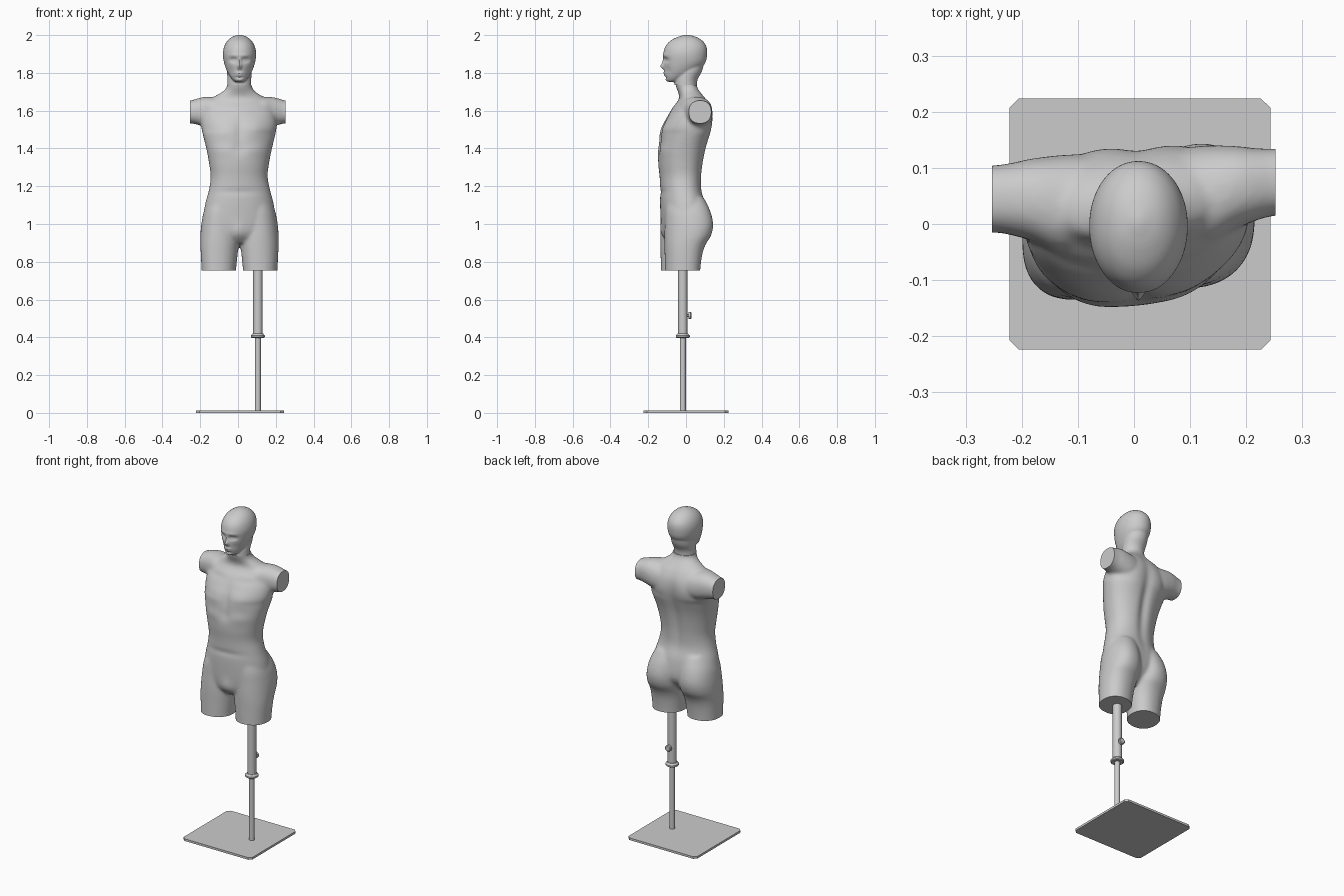
import bpy, bmesh, math
from mathutils import Vector

SEG, STEPS = 48, 5


def catmull(a, b, c, d, t):
    return [0.5 * (2 * q + (r - p) * t + (2 * p - 5 * q + 4 * r - s) * t * t
                   + (3 * q - p - 3 * r + s) * t ** 3) for p, q, r, s in zip(a, b, c, d)]


def loft(bm, keys, axis='z', mirror=None, n=2.2):
    """Closed tube through rings (along, u0, u1, v0, v1); mirror flips about that x."""
    k = [keys[0]] + list(keys) + [keys[-1]]
    rows = [catmull(*k[i:i + 4], s / STEPS) for i in range(len(keys) - 1) for s in range(STEPS)]
    rows.append(keys[-1])
    rings = []
    for h, u0, u1, v0, v1 in rows:
        ring = []
        for j in range(SEG):
            a = 2 * math.pi * j / SEG
            c, s = math.cos(a), math.sin(a)
            u = (u0 + u1) / 2 + (u1 - u0) / 2 * math.copysign(abs(c) ** (2 / n), c)
            v = (v0 + v1) / 2 + (v1 - v0) / 2 * math.copysign(abs(s) ** (2 / n), s)
            p = (u, v, h) if axis == 'z' else (h, u, v)
            if mirror is not None:
                p = (2 * mirror - p[0], p[1], p[2])
            ring.append(bm.verts.new(p))
        rings.append(ring)
    faces = [bm.faces.new(rings[0]), bm.faces.new(rings[-1])]
    for r, q in zip(rings, rings[1:]):
        for j in range(SEG):
            faces.append(bm.faces.new((r[j], r[j - 1], q[j - 1], q[j])))
    bmesh.ops.recalc_face_normals(bm, faces=faces)


def add(name, bm, angle=35):
    me = bpy.data.meshes.new(name)
    bm.to_mesh(me)
    bm.free()
    ob = bpy.data.objects.new(name, me)
    bpy.context.collection.objects.link(ob)
    bpy.ops.object.select_all(action='DESELECT')
    bpy.context.view_layer.objects.active = ob
    ob.select_set(True)
    bpy.ops.object.shade_smooth_by_angle(angle=math.radians(angle))
    return ob


def fuse(name, bm, voxel, smooth, bumps, cuts):
    """Fuse shells, push soft bumps into the skin, then slice flat ends."""
    ob = add('raw_' + name, bm)
    m = ob.modifiers.new('fuse', 'REMESH')
    m.mode, m.voxel_size = 'VOXEL', voxel
    m = ob.modifiers.new('soften', 'SMOOTH')
    m.factor, m.iterations = 0.5, smooth
    out = bmesh.new()
    out.from_object(ob, bpy.context.evaluated_depsgraph_get())
    bpy.data.objects.remove(ob)
    for v in out.verts:
        p = v.co.copy()
        for c, r, dy in bumps:
            d = sum(((p[i] - c[i]) / r[i]) ** 2 for i in range(3))
            if d < 9:
                v.co.y += dy * math.exp(-d)
    for co, no in cuts:
        bmesh.ops.bisect_plane(out, geom=out.verts[:] + out.edges[:] + out.faces[:],
                               plane_co=co, plane_no=no, clear_outer=True)
        bmesh.ops.holes_fill(out, edges=[e for e in out.edges if e.is_boundary], sides=0)
    bmesh.ops.recalc_face_normals(out, faces=out.faces)
    return add(name, out)


def pair(cx, x, y, z, r, dy):
    return [((cx + s * x, y, z), r, dy) for s in (-1, 1)]


# Body: trunk, thighs and upper arms
CX = 0.008
bm = bmesh.new()
loft(bm, [(0.90, -0.07, 0.09, -0.09, 0.03), (0.94, -0.14, 0.16, -0.12, 0.07),
          (1.0, -0.185, 0.2, -0.13, 0.105), (1.1, -0.175, 0.19, -0.135, 0.1),
          (1.18, -0.154, 0.17, -0.135, 0.08), (1.25, -0.145, 0.157, -0.138, 0.08),
          (1.32, -0.153, 0.164, -0.145, 0.088), (1.4, -0.168, 0.18, -0.144, 0.103),
          (1.5, -0.192, 0.203, -0.122, 0.128), (1.56, -0.195, 0.203, -0.1, 0.135),
          (1.61, -0.18, 0.185, -0.075, 0.13), (1.65, -0.155, 0.16, -0.043, 0.113),
          (1.675, -0.125, 0.13, -0.035, 0.095), (1.70, -0.082, 0.093, -0.042, 0.075),
          (1.725, -0.06, 0.074, -0.052, 0.06), (1.77, -0.058, 0.07, -0.062, 0.056)])
thigh = [(0.70, 0.028, 0.207, -0.122, 0.062), (0.76, 0.026, 0.209, -0.122, 0.064),
         (0.84, 0.018, 0.213, -0.123, 0.075), (0.89, 0.012, 0.215, -0.124, 0.092),
         (0.94, 0.009, 0.215, -0.124, 0.122), (1.0, 0.01, 0.21, -0.122, 0.133),
         (1.07, 0.012, 0.196, -0.12, 0.118), (1.14, 0.02, 0.165, -0.11, 0.085)]
arm = [(0.06, -0.04, 0.12, 1.51, 1.665), (0.13, -0.045, 0.128, 1.5, 1.672),
       (0.18, -0.02, 0.128, 1.515, 1.672), (0.22, -0.006, 0.122, 1.527, 1.663),
       (0.25, 0.0, 0.12, 1.532, 1.654), (0.30, 0.0, 0.118, 1.535, 1.65)]
for mirror in (None, 0.0):
    loft(bm, thigh, mirror=mirror and CX or (CX if mirror == 0.0 else None))
    loft(bm, arm, axis='x', mirror=mirror, n=2.3)
for v in bm.verts:  # slight twist, left side forward
    v.co.y += (0.1 if v.co.z < 1.5 else 0.06) * (v.co.x - CX)
bumps = (pair(CX, 0.08, -0.11, 1.50, (0.07, 0.1, 0.055), -0.012)
         + pair(CX, 0.09, 0.13, 1.54, (0.06, 0.08, 0.09), 0.008)
         + pair(CX, 0.09, -0.13, 1.39, (0.06, 0.08, 0.03), -0.003)
         + pair(CX, 0.11, -0.1, 1.60, (0.07, 0.06, 0.02), 0.006)
         + [((CX, -0.13, 1.49), (0.022, 0.06, 0.08), 0.007),
            ((CX, -0.14, 1.40), (0.04, 0.06, 0.035), 0.006),
            ((CX, 0.1, 1.38), (0.03, 0.08, 0.22), -0.014),
            ((CX, -0.14, 1.17), (0.12, 0.06, 0.018), 0.004),
            ((CX, -0.12, 0.96), (0.035, 0.06, 0.045), -0.008)])
fuse('body', bm, 0.008, 10, bumps,
     [((0, 0, 0.755), (0, 0, -1)), ((0.252, 0, 0), (1, 0, 0)),
      ((-0.253, 0, 0), (-1, 0, 0)), ((0, 0, 1.735), (0, 0, 1))])

# Head with upper neck
bm = bmesh.new()
loft(bm, [(1.70, -0.057, 0.071, -0.06, 0.057), (1.76, -0.056, 0.07, -0.06, 0.06),
          (1.81, -0.058, 0.072, -0.05, 0.085), (1.87, -0.055, 0.07, -0.04, 0.1)], n=2)
skull = [(1.752, 0.02, -0.092, -0.045), (1.765, 0.038, -0.106, -0.01), (1.80, 0.062, -0.114, 0.05),
         (1.85, 0.081, -0.118, 0.1), (1.90, 0.088, -0.12, 0.112), (1.94, 0.081, -0.109, 0.108),
         (1.97, 0.064, -0.083, 0.087), (1.99, 0.04, -0.045, 0.055), (2.0015, 0.008, -0.005, 0.014)]
loft(bm, [(z, CX - w, CX + w, a, b) for z, w, a, b in skull], n=2.05)
bumps = (pair(CX, 0.032, -0.11, 1.868, (0.021, 0.06, 0.013), 0.012)
         + pair(CX, 0.030, -0.11, 1.893, (0.03, 0.06, 0.01), -0.003)
         + pair(CX, 0.031, -0.11, 1.867, (0.010, 0.06, 0.006), -0.004)
         + pair(CX, 0.045, -0.1, 1.81, (0.02, 0.05, 0.025), 0.005)
         + [((CX, -0.12, 1.834), (0.012, 0.05, 0.014), -0.017),
            ((CX, -0.12, 1.858), (0.009, 0.05, 0.022), -0.007),
            ((CX, -0.115, 1.799), (0.022, 0.05, 0.006), -0.006),
            ((CX, -0.115, 1.786), (0.019, 0.05, 0.006), -0.005),
            ((CX, -0.11, 1.776), (0.022, 0.05, 0.007), 0.005),
            ((CX, -0.1, 1.76), (0.02, 0.04, 0.01), -0.004)])
fuse('head', bm, 0.0045, 6, bumps, [((0, 0, 1.736), (0, 0, -1))])


# Stand: plate, rod, sleeve, collar, clamp knob
def turned(name, profile, loc, lay=False):
    """Lathe a list of (radius, height) points; lay points the axis to +y."""
    bm = bmesh.new()
    rings = [[bm.verts.new((r * math.cos(2 * math.pi * j / 32), r * math.sin(2 * math.pi * j / 32), h))
              for j in range(32)] for r, h in profile]
    for r, q in zip(rings, rings[1:]):
        for j in range(32):
            bm.faces.new((r[j - 1], r[j], q[j], q[j - 1]))
    bm.faces.new(rings[0][::-1])
    bm.faces.new(rings[-1])
    ob = add(name, bm, 30)
    ob.location = loc
    if lay:
        ob.rotation_euler.x = -math.pi / 2


PX, PY = 0.105, -0.017
turned('rod', [(0.016, 0.01), (0.016, 0.42)], (PX, PY, 0))
turned('sleeve', [(0.025, 0.40), (0.025, 0.77)], (PX, PY, 0))
turned('collar', [(0.032, 0.397), (0.037, 0.401), (0.037, 0.410), (0.032, 0.414), (0.028, 0.42)], (PX, PY, 0))
turned('clamp_knob', [(0.008, 0.02), (0.008, 0.03), (0.019, 0.031), (0.019, 0.042), (0.015, 0.045)],
       (PX, PY, 0.515), True)

bm = bmesh.new()
bmesh.ops.create_cube(bm, size=1)
for v in bm.verts:
    v.co = Vector((0.0105 + v.co.x * 0.465, v.co.y * 0.448, 0.0065 + v.co.z * 0.013))
upright = [e for e in bm.edges if abs(e.verts[0].co.z - e.verts[1].co.z) > 0.01]
bmesh.ops.bevel(bm, geom=upright, offset=0.017, segments=1, affect='EDGES')
add('base_plate', bm, 30)
